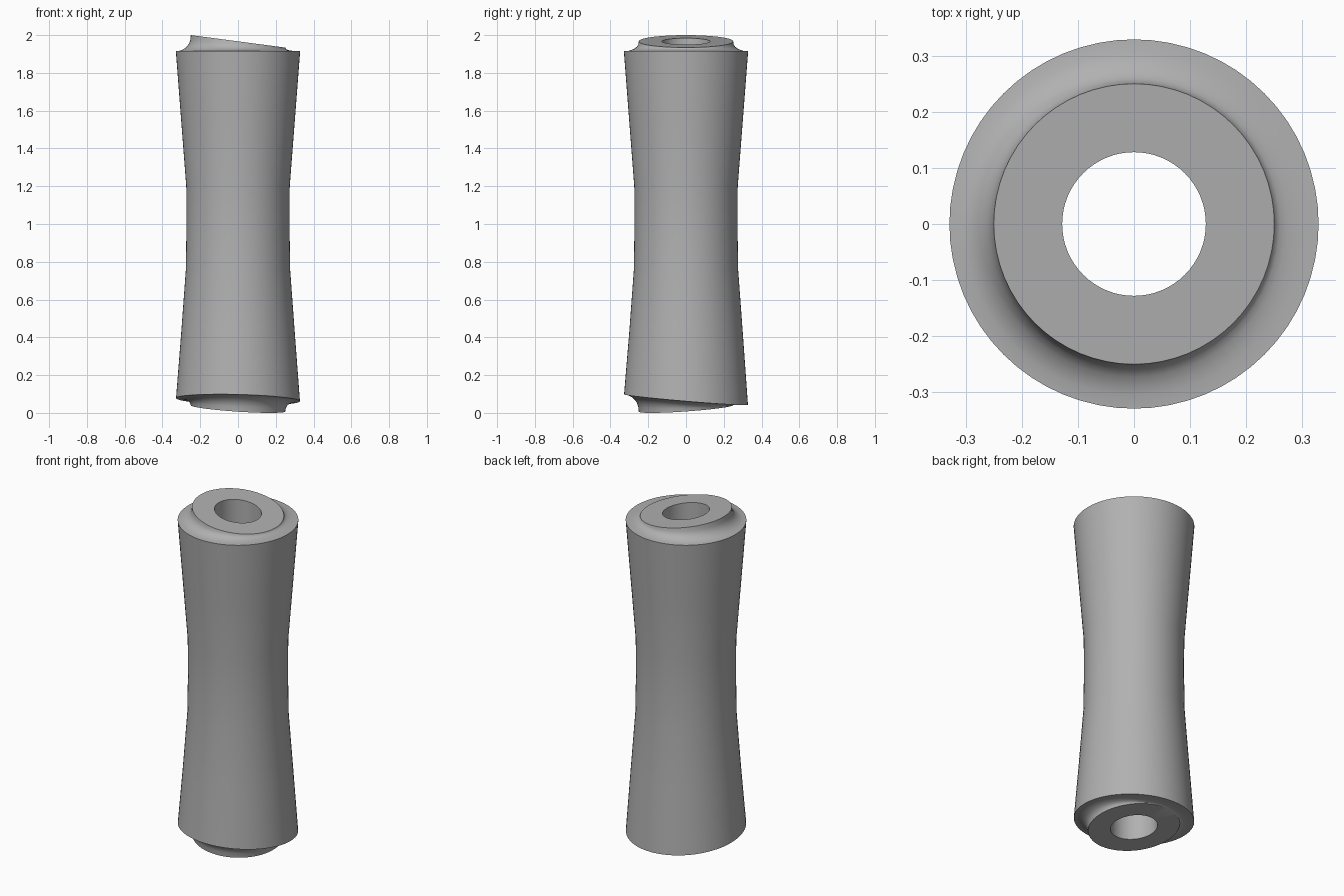
import bpy, bmesh, math

if "Cube" in bpy.data.objects:
    bpy.data.objects.remove(bpy.data.objects["Cube"])

SEG = 64

# Tilted end planes, given as height at centre, slope in x, slope in y
TOP_RIM = (1.915, 0.0, 0.0)
TOP_FACE = (1.967, -0.132, 0.0)
LOW_RIM = (0.070, -0.025, -0.085)
LOW_FACE = (0.024, -0.065, 0.070)

# Concave fillet between rim and raised collar: radius, blend rim -> face
FILLET = [(0.305, 0.03), (0.288, 0.12), (0.272, 0.26), (0.260, 0.45),
          (0.253, 0.68), (0.250, 1.0)]


def height(plane, x, y):
    return plane[0] + plane[1] * x + plane[2] * y


def ring(bm, radius, a, b=None, t=0.0):
    """Ring of vertices lying between planes a and b."""
    b = b or a
    verts = []
    for i in range(SEG):
        ang = 2 * math.pi * i / SEG
        x, y = radius * math.cos(ang), radius * math.sin(ang)
        z = height(a, x, y) * (1 - t) + height(b, x, y) * t
        verts.append(bm.verts.new((x, y, z)))
    return verts


def level(z):
    return (z, 0.0, 0.0)


bm = bmesh.new()
rings = []

# Lower collar, from bore edge outwards to the rim
rings.append(ring(bm, 0.128, LOW_FACE))
for r, t in reversed(FILLET):
    rings.append(ring(bm, r, LOW_RIM, LOW_FACE, t))
rings.append(ring(bm, 0.328, LOW_RIM))

# Waisted outer wall
for z, r in [(0.42, 0.301), (0.76, 0.276), (0.98, 0.273), (1.20, 0.274),
             (1.55, 0.301)]:
    rings.append(ring(bm, r, level(z)))

# Upper rim and collar, inwards to the bore edge
rings.append(ring(bm, 0.329, TOP_RIM))
for r, t in FILLET:
    rings.append(ring(bm, r, TOP_RIM, TOP_FACE, t))
rings.append(ring(bm, 0.128, TOP_FACE))

# Skin the rings; the last strip closes the loop through the bore
for k, lower in enumerate(rings):
    upper = rings[(k + 1) % len(rings)]
    for i in range(SEG):
        j = (i + 1) % SEG
        bm.faces.new((lower[i], lower[j], upper[j], upper[i]))
bmesh.ops.recalc_face_normals(bm, faces=bm.faces)

# Rest the lowest point on the ground
low = min(v.co.z for v in bm.verts)
for v in bm.verts:
    if v.co.z < 0.2:
        v.co.z -= low

mesh = bpy.data.meshes.new("waisted_tube")
bm.to_mesh(mesh)
bm.free()
tube = bpy.data.objects.new("waisted_tube", mesh)
bpy.context.collection.objects.link(tube)

# Dark grey finish
grey = bpy.data.materials.new("dark_grey")
grey.diffuse_color = (0.44, 0.44, 0.44, 1.0)
grey.use_nodes = True
grey.node_tree.nodes["Principled BSDF"].inputs["Base Color"].default_value = grey.diffuse_color
mesh.materials.append(grey)

bpy.context.view_layer.objects.active = tube
tube.select_set(True)
bpy.ops.object.shade_smooth_by_angle(angle=math.radians(32))
